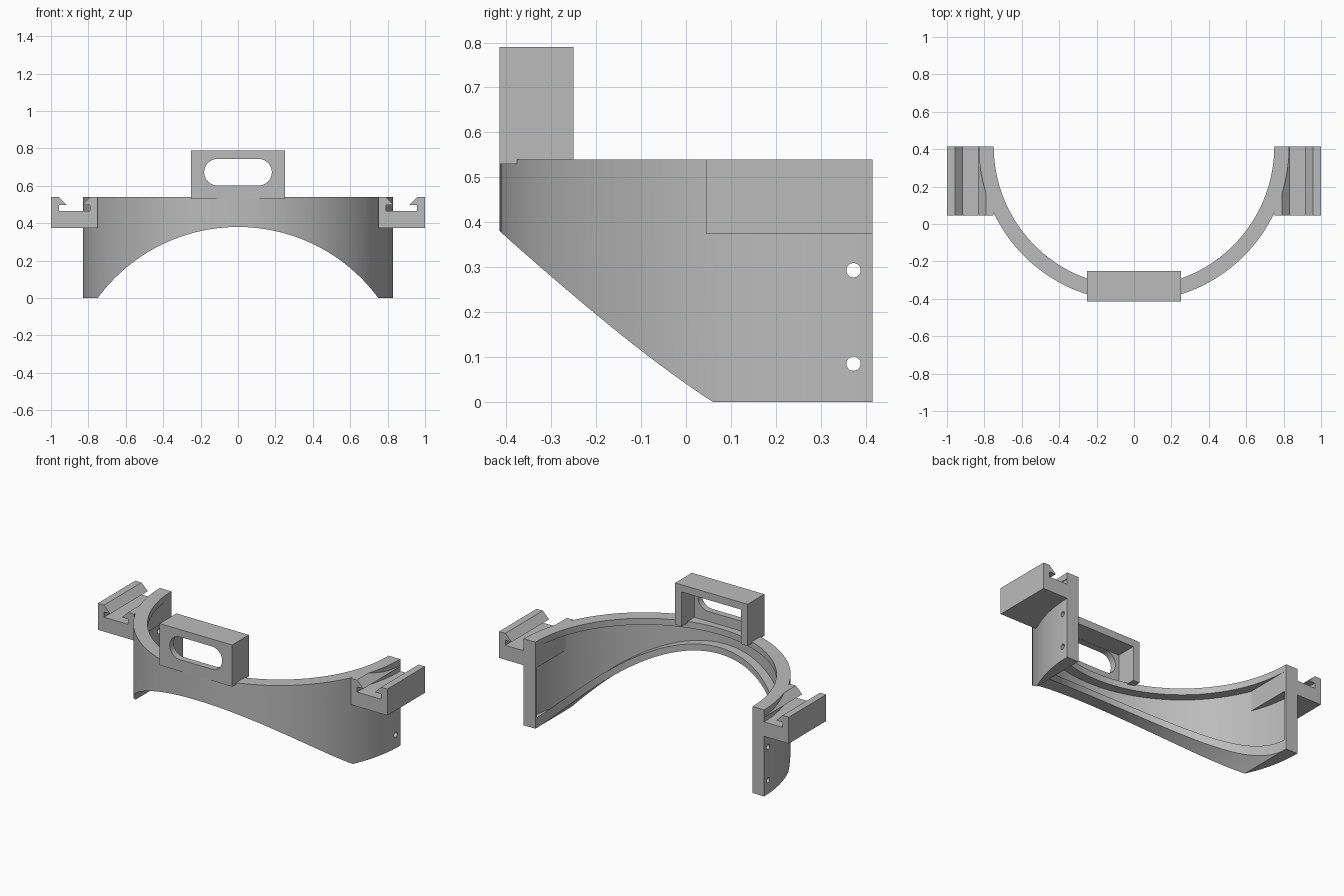
import bpy, bmesh, math

old = bpy.data.objects.get("Cube")
if old:
    bpy.data.objects.remove(old)

grey = bpy.data.materials.new("plain_grey")
grey.use_nodes = True
colour = (0.5, 0.5, 0.5, 1)
grey.diffuse_color = colour
grey.node_tree.nodes["Principled BSDF"].inputs["Base Color"].default_value = colour

BACK = 0.415       # rear plane, also the centre of the band's curve
TOP = 0.54
OUTER, INNER = 0.83, 0.75
ARCH_R, ARCH_Z = 0.93, -0.55


def arc(cx, cy, r, start, end, steps):
    angles = [math.radians(start + (end - start) * i / steps) for i in range(steps + 1)]
    return [(cx + r * math.cos(a), cy + r * math.sin(a)) for a in angles]


def prism(name, outline, axis, lo, hi):
    """Extrude a 2D outline along the given axis."""
    place = {"x": lambda a, b, t: (t, a, b),
             "y": lambda a, b, t: (a, t, b),
             "z": lambda a, b, t: (a, b, t)}[axis]
    bm = bmesh.new()
    ends = [[bm.verts.new(place(a, b, t)) for a, b in outline] for t in (lo, hi)]
    bm.faces.new(ends[0])
    bm.faces.new(ends[1])
    n = len(outline)
    for i in range(n):
        j = (i + 1) % n
        bm.faces.new((ends[0][i], ends[0][j], ends[1][j], ends[1][i]))
    bmesh.ops.recalc_face_normals(bm, faces=bm.faces)
    mesh = bpy.data.meshes.new(name)
    bm.to_mesh(mesh)
    bm.free()
    mesh.materials.append(grey)
    obj = bpy.data.objects.new(name, mesh)
    bpy.context.collection.objects.link(obj)
    return obj


def rect(a0, a1, b0, b1):
    return [(a0, b0), (a1, b0), (a1, b1), (a0, b1)]


def cut(obj, cutter):
    """Subtract the cutter and remove it."""
    mod = obj.modifiers.new("cut", "BOOLEAN")
    mod.operation = "DIFFERENCE"
    mod.solver = "EXACT"
    mod.object = cutter
    bpy.context.view_layer.update()
    graph = bpy.context.evaluated_depsgraph_get()
    mesh = bpy.data.meshes.new_from_object(obj.evaluated_get(graph))
    obj.modifiers.clear()
    obj.data = mesh
    bpy.data.objects.remove(cutter)


def smooth(obj):
    bpy.ops.object.select_all(action="DESELECT")
    obj.select_set(True)
    bpy.context.view_layer.objects.active = obj
    bpy.ops.object.shade_smooth_by_angle(angle=math.radians(25))


# Curved band: half ring with an arched underside
ring = arc(0, BACK, OUTER, 180, 360, 72) + arc(0, BACK, INNER, 360, 180, 72)
band = prism("curved_band", ring, "z", 0, TOP)
cut(band, prism("arch_cutter", arc(0, ARCH_Z, ARCH_R, 0, 180, 128), "y", -1, 1))

# Inner recess, leaving lips along the top, the arch and the rear ends
POCKET_R, LIP = 0.808, 0.04
tilt = math.degrees(math.asin(0.015 / POCKET_R))
pocket = prism("pocket_cutter", arc(0, BACK, POCKET_R, 180 + tilt, 360 - tilt, 72),
               "z", LIP, TOP - LIP)
cut(pocket, prism("lip_cutter", arc(0, ARCH_Z, ARCH_R + LIP, 0, 180, 128), "y", -1, 1))
cut(band, pocket)

# Screw holes through both legs
for z in (0.085, 0.293):
    cut(band, prism("hole_cutter", arc(0.373, z, 0.016, 0, 345, 23), "x", -1, 1))
smooth(band)

# Slotted rail blocks on each side
rail = [(0.75, 0.375), (1, 0.375), (1, TOP), (0.957, TOP), (0.914, 0.497),
        (0.957, 0.497), (0.957, 0.465), (0.79, 0.465), (0.79, 0.497),
        (0.834, 0.497), (0.79, TOP), (0.75, TOP)]
for side, sign in (("left", 1), ("right", -1)):
    prism(side + "_rail_block", [(x * sign, z) for x, z in rail], "y", 0.045, BACK)

# Hooded front frame, open at the rear and below, with a rounded slot
HALF, ROOF, WALL = 0.25, 0.79, 0.045
frame = prism("front_frame", rect(-HALF, HALF, 0.53, ROOF), "y", -BACK, -0.25)
cut(frame, prism("hood_cutter", rect(WALL - HALF, HALF - WALL, 0.4, ROOF - WALL),
                 "y", -0.375, 0))
slot = arc(0.11, 0.673, 0.071, -90, 90, 20) + arc(-0.11, 0.673, 0.071, 90, 270, 20)
cut(frame, prism("slot_cutter", slot, "y", -0.6, -0.3))
smooth(frame)
